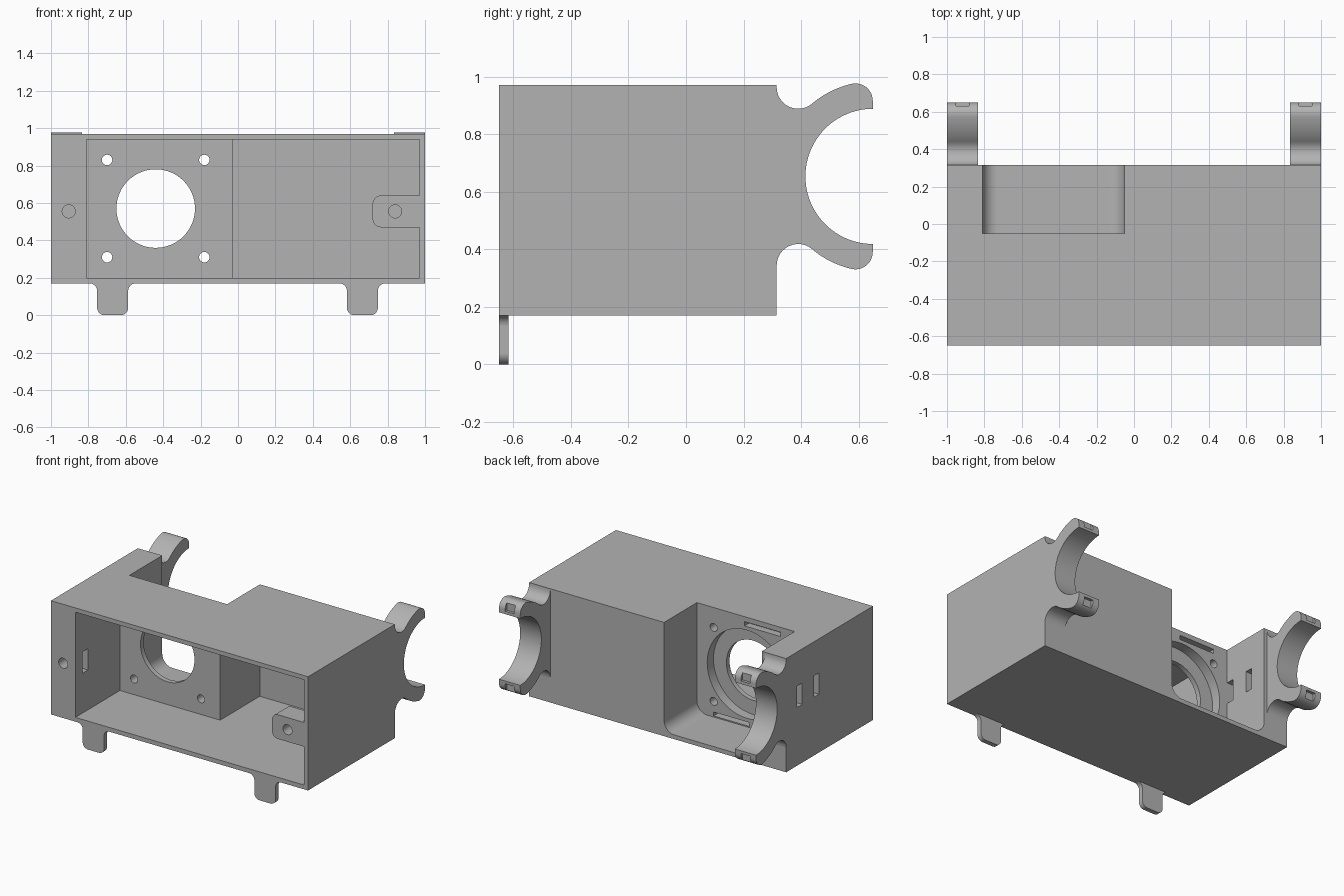
import bpy
import bmesh
from math import cos, sin, radians

cube = bpy.data.objects.get("Cube")
if cube:
    bpy.data.objects.remove(cube, do_unlink=True)

GREY = (0.45, 0.45, 0.45, 1)
mat = bpy.data.materials.new("plain grey")
mat.use_nodes = True
mat.diffuse_color = GREY
mat.node_tree.nodes["Principled BSDF"].inputs["Base Color"].default_value = GREY


def arc(cx, cy, r, start, end, n=12):
    angles = [radians(start + (end - start) * i / n) for i in range(n + 1)]
    return [(cx + r * cos(a), cy + r * sin(a)) for a in angles]


def circle(cx, cy, r, n=48):
    return arc(cx, cy, r, 0, 360, n)[:-1]


def rect(a0, a1, b0, b1):
    return [(a0, b0), (a1, b0), (a1, b1), (a0, b1)]


def prism(name, pts, axis, lo, hi):
    """Extrude a closed profile along an axis from lo to hi."""
    place = {"x": lambda a, b, h: (h, a, b),
             "y": lambda a, b, h: (a, h, b),
             "z": lambda a, b, h: (a, b, h)}[axis]
    bm = bmesh.new()
    low = [bm.verts.new(place(a, b, lo)) for a, b in pts]
    high = [bm.verts.new(place(a, b, hi)) for a, b in pts]
    bm.faces.new(low)
    bm.faces.new(high)
    for i in range(len(pts)):
        j = (i + 1) % len(pts)
        bm.faces.new((low[i], low[j], high[j], high[i]))
    bmesh.ops.recalc_face_normals(bm, faces=bm.faces)
    mesh = bpy.data.meshes.new(name)
    bm.to_mesh(mesh)
    bm.free()
    mesh.materials.append(mat)
    ob = bpy.data.objects.new(name, mesh)
    bpy.context.collection.objects.link(ob)
    return ob


def activate(ob):
    bpy.ops.object.select_all(action="DESELECT")
    ob.select_set(True)
    bpy.context.view_layer.objects.active = ob


def cut(ob, pts, axis, lo, hi):
    cutter = prism("cutter", pts, axis, lo, hi)
    cutter.hide_render = True
    activate(ob)
    mod = ob.modifiers.new("cut", "BOOLEAN")
    mod.operation = "DIFFERENCE"
    mod.solver = "EXACT"
    mod.object = cutter
    bpy.ops.object.modifier_apply(modifier=mod.name)
    bpy.data.objects.remove(cutter, do_unlink=True)


def finish(ob):
    activate(ob)
    bpy.ops.object.shade_smooth_by_angle(angle=radians(30))


FRONT, BACK, FLOOR, TOP = -0.65, 0.315, 0.17, 0.97
WALL_FRONT, WALL_BACK = -0.155, -0.05
HOLE_X, HOLE_Z, SCREW_Z = -0.44, 0.57, 0.555

# Housing with a stepped front cavity
body = prism("housing", rect(-1, 1, FRONT, BACK), "z", FLOOR, TOP)
cavity = [(-0.81, -0.8), (0.97, -0.8), (0.97, 0.285), (-0.03, 0.285),
          (-0.03, WALL_FRONT), (-0.81, WALL_FRONT)]
cut(body, cavity, "z", 0.2, 0.94)

# Rear pocket, open above and behind, with rounded lower corners
r = 0.08
pocket = [(-0.05, 1.2), (-0.81, 1.2)]
pocket += arc(-0.81 + r, 0.2 + r, r, 180, 270) + arc(-0.05 - r, 0.2 + r, r, 270, 360)
cut(body, pocket, "y", WALL_BACK, 0.5)

# Round opening, its rear counterbore and four screw holes
cut(body, circle(HOLE_X, HOLE_Z, 0.21, 64), "y", -0.3, 0.1)
cut(body, circle(HOLE_X, HOLE_Z, 0.31, 64), "y", -0.12, 0.1)
for sx in (-1, 1):
    for sz in (-1, 1):
        cut(body, circle(HOLE_X + sx * 0.26, HOLE_Z + sz * 0.26, 0.028, 24), "y", -0.3, 0.1)

# Shallow slots in the dividing wall
cut(body, rect(-0.70, -0.42, 0.905, 0.935), "y", -0.1, 0.1)
cut(body, rect(-0.46, -0.18, 0.208, 0.235), "y", -0.1, 0.1)

# Strap slots through the thick side wall
for y in (0.165, -0.02):
    cut(body, rect(y - 0.028, y + 0.028, 0.58, 0.73), "x", -1.1, -0.7)

# Front screw hole and its nut slot
cut(body, circle(-0.905, SCREW_Z, 0.035, 32), "y", -0.8, -0.45)
cut(body, rect(-0.57, -0.51, 0.48, 0.63), "x", -0.97, -0.7)
finish(body)

# Screw boss inside the opposite wall
r = 0.045
boss_profile = [(0.97, 0.47), (0.97, 0.64)]
boss_profile += arc(0.72 + r, 0.64 - r, r, 90, 180) + arc(0.72 + r, 0.47 + r, r, 180, 270)
boss = prism("screw_boss", boss_profile, "y", FRONT, -0.5)
cut(boss, circle(0.84, SCREW_Z, 0.035, 32), "y", -0.8, -0.52)
finish(boss)

# Mounting tabs below the front edge
r, half = 0.04, 0.083
side = arc(half + r, FLOOR - r, r, 90, 180) + arc(half - r, r, r, 0, -90)
tab_profile = side + [(-x, z) for x, z in reversed(side)]
for name, cx in (("right_tab", -0.67), ("left_tab", 0.665)):
    finish(prism(name, [(x + cx, z) for x, z in tab_profile], "y", FRONT, -0.617))

# C-shaped clamps at the rear, mirrored about their mid height
MID = 0.653
upper = arc(0.39, 0.31, 0.075, 180, 310)
upper += arc(0.65, 0, 0.33, 130, 103)[1:]
upper += arc(0.589, 0.263, 0.06, 103, 0)[1:]
upper += arc(0.65, 0, 0.235, 90, 180, 24)
clamp_profile = upper + [(y, -z) for y, z in reversed(upper[:-1])]
clamp_profile = [(y, z + MID) for y, z in clamp_profile]
for name, x0 in (("right_clamp", -1), ("left_clamp", 0.835)):
    clamp = prism(name, clamp_profile, "x", x0, x0 + 0.165)
    # Small notches in both tips
    for s in (-1, 1):
        z0, z1 = sorted((MID + s * 0.255, MID + s * 0.36))
        cut(clamp, rect(0.63, 0.7, z0, z1), "x", x0 + 0.048, x0 + 0.118)
    finish(clamp)
